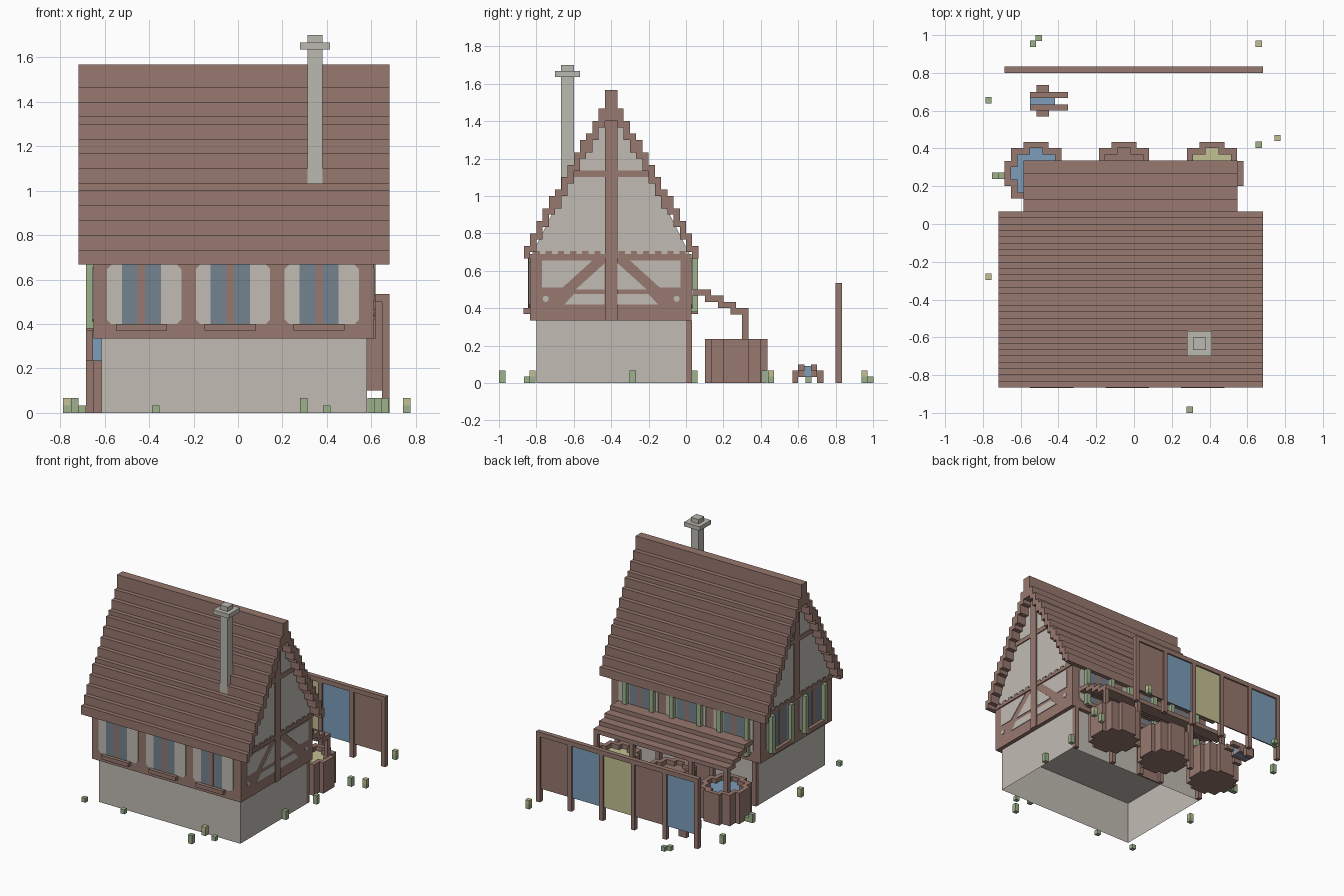
import bpy, bmesh, math
from mathutils import Vector

if "Cube" in bpy.data.objects:
    bpy.data.objects.remove(bpy.data.objects["Cube"])


def lin(c):
    c /= 255
    return c / 12.92 if c <= 0.04045 else ((c + 0.055) / 1.055) ** 2.4


COLOURS = {"timber_brown": (151, 120, 110), "plaster": (193, 188, 180),
           "stone_grey": (186, 184, 176), "dye_blue": (124, 158, 186),
           "dye_yellow": (196, 193, 146), "leaf_green": (158, 178, 140),
           "window_glass": (116, 130, 142)}
MATS, SLOT = [], {}
for i, (n, c) in enumerate(COLOURS.items()):
    m = bpy.data.materials.new(n)
    m.diffuse_color = (*[lin(v) for v in c], 1)
    m.use_nodes = True
    m.node_tree.nodes["Principled BSDF"].inputs["Base Color"].default_value = m.diffuse_color
    MATS.append(m)
    SLOT[n] = i
BROWN, PLASTER, STONE, BLUE, YELLOW, GREEN, GLASS = COLOURS
V = 1 / 30  # block size


class Part:
    """Collects boxes and prisms into one mesh object."""

    def __init__(self, name):
        self.name, self.bm = name, bmesh.new()

    def face(self, pts, mat):
        f = self.bm.faces.new([self.bm.verts.new(p) for p in pts])
        f.material_index = SLOT[mat]

    def loft(self, a, b, mat, caps=True):
        n = len(a)
        va = [self.bm.verts.new(p) for p in a]
        vb = [self.bm.verts.new(p) for p in b]
        fs = [self.bm.faces.new((va[i], va[(i + 1) % n], vb[(i + 1) % n], vb[i])) for i in range(n)]
        if caps:
            fs += [self.bm.faces.new(va[::-1]), self.bm.faces.new(vb)]
            bmesh.ops.recalc_face_normals(self.bm, faces=fs)
        for f in fs:
            f.material_index = SLOT[mat]

    def box(self, x, y, z, mat=BROWN):
        ring = [(x[0], y[0]), (x[1], y[0]), (x[1], y[1]), (x[0], y[1])]
        self.loft([(*p, z[0]) for p in ring], [(*p, z[1]) for p in ring], mat)

    def plate(self, side, pts, mat, d1=0.005, d0=-0.01):
        self.loft([on_wall(side, u, z, d0) for u, z in pts],
                  [on_wall(side, u, z, d1) for u, z in pts], mat)

    def done(self):
        me = bpy.data.meshes.new(self.name)
        self.bm.to_mesh(me)
        self.bm.free()
        for m in MATS:
            me.materials.append(m)
        bpy.context.collection.objects.link(bpy.data.objects.new(self.name, me))


X0, X1, Y0, Y1, YC = -0.65, 0.61, -0.835, 0.03, -0.4


def on_wall(side, u, z, d):
    return {"front": (u, Y0 - d, z), "back": (u, Y1 + d, z),
            "right": (X1 + d, u, z), "left": (X0 - d, u, z)}[side]


def rect(u0, u1, z0, z1, c=0.0):
    if not c:
        return [(u0, z0), (u1, z0), (u1, z1), (u0, z1)]
    return [(u0 + c, z0), (u1 - c, z0), (u1, z0 + c), (u1, z1 - c),
            (u1 - c, z1), (u0 + c, z1), (u0, z1 - c), (u0, z0 + c)]


# Ground floor: open-bottomed plaster shell
p = Part("ground_floor")
ring = [(-0.615, -0.8), (0.58, -0.8), (0.58, 0), (-0.615, 0)]
p.loft([(*q, 0) for q in ring], [(*q, 0.335) for q in ring], PLASTER, caps=False)
p.face([(*q, 0.33) for q in ring], PLASTER)
p.done()

# Back posts and door
p = Part("back_frame")
for x in (-0.615, -0.25, -0.06, 0.2, 0.547):
    p.box((x, x + V), (0, V), (0, 0.335))
p.box((-0.217, -0.06), (0, 0.01), (0, 0.3))
p.done()

# Upper floor timber band
p = Part("upper_floor")
p.box((X0, X1), (Y0, Y1), (0.335, 0.68))
p.done()

# Windows with plaster infill, sills and shutters
p = Part("windows")
walls = {"front": (-0.435, -0.035, 0.365), "back": (-0.435, -0.035, 0.365), "left": (-0.2, -0.6)}
for side, centres in walls.items():
    w = 0.165 if side != "left" else 0.15
    for c in centres:
        p.plate(side, rect(c - w + 0.01, c + w + 0.015, 0.4, 0.667, 0.02), PLASTER)
        p.plate(side, rect(c - 0.088, c + 0.088, 0.4, 0.667), GLASS, 0.007)
        p.plate(side, rect(c - 0.017, c + 0.017, 0.4, 0.667), BROWN, 0.0095)
        p.plate(side, rect(c - 0.115, c + 0.115, 0.37, 0.4), BROWN, 0.033)
        if side != "front":
            for s in (-1, 1):
                p.plate(side, rect(c + s * 0.115 - 0.017, c + s * 0.115 + 0.017, 0.38, 0.667), GREEN, 0.034)
p.done()

# Braced plaster panels on the right wall
p = Part("braced_panels")
shapes = [[(.37, .655), (.1, .655), (.26, .51), (.37, .51)],
          [(.035, .64), (.035, .5), (.19, .5)],
          [(.035, .42), (.035, .475), (.2, .475), (.25, .42)],
          [(.35 + .017 * math.cos(a * math.pi / 4), .45 + .017 * math.sin(a * math.pi / 4)) for a in range(8)]]
for s in (-1, 1):
    for sh in shapes:
        p.plate("right", [(YC + s * u, z) for u, z in sh], PLASTER)
p.done()

# Gable ends with timber beams
p = Part("gables")
tri = [(Y0, 0.667), (Y1, 0.667), (YC, 1.53)]
p.loft([(X0, *q) for q in tri], [(X1, *q) for q in tri], PLASTER)
for side in ("right", "left"):
    p.plate(side, rect(YC - V, YC + V, 0.335 if side == "right" else 0.667, 1.47), BROWN, 0.009)
    p.plate(side, rect(YC - 0.22, YC + 0.22, 1.1, 1.135), BROWN, 0.008)
    p.plate(side, rect(Y0, Y1, 0.667, 0.69), BROWN, 0.008)
    for k in range(13):  # joist ends
        y = Y0 + 0.02 + k * 0.065
        p.plate(side, rect(y, y + V, 0.675, 0.705), BROWN, 0.008)
p.done()

# Stepped roof
p = Part("roof")
tops = [22, 24, 26, 28, 30, 31, 33, 35, 37, 39, 40, 42, 44]
RX = (-0.718, 0.682)
for k, t in enumerate(tops):
    o = 14 - k
    for s in (-1, 1):
        y = sorted((YC + s * o * V, YC + s * (o - 1) * V))
        p.box(RX, y, ((t - (3 if k else 2)) * V, t * V))
p.box(RX, (YC - V, YC + V), (42 * V, 47 * V))
p.done()

# Chimney
p = Part("chimney")
p.box((0.313, 0.38), (-0.667, -0.6), (1.033, 1.7), STONE)
p.box((0.28, 0.413), (-0.7, -0.567), (1.635, 1.667), STONE)
p.done()

# Porch: stepped roof, posts and beam
p = Part("porch")
for k in range(4):
    y = 0.065 + k * 0.0675
    p.box((-0.585, 0.547), (y - 0.03, y + 0.0675), (0.467 - k * V, 0.5 - k * V))
for x in (-0.585, -0.285, 0.215, 0.514):
    p.box((x, x + V), (0.3, 0.333), (0, 0.37))
p.done()


# Dye vats
def vat_ring(a, b, c, cx, cy, z):
    quad = [(c, a), (b, a), (b, b), (a, b), (a, c)]
    out = []
    for r in ((1, 0), (0, 1), (-1, 0), (0, -1)):
        out += [(cx + x * r[0] - y * r[1], cy + x * r[1] + y * r[0], z) for x, y in quad]
    return out


p = Part("dye_vats")
for cx, dye in ((-0.518, BLUE), (-0.053, BROWN), (0.413, YELLOW)):
    outer = (2 * V, 4 * V, 5 * V, cx, 0.268)
    inner = (V, 3 * V, 4 * V, cx, 0.268)
    p.face(vat_ring(*outer, 0)[::-1], BROWN)
    rings = [vat_ring(*outer, 0), vat_ring(*outer, 0.235), vat_ring(*inner, 0.235), vat_ring(*inner, 0.2)]
    for a, b in zip(rings, rings[1:]):
        p.loft(a, b, BROWN, caps=False)
    p.face(rings[3], dye)
p.done()

# Handcart carrying blue dye
p = Part("handcart")
p.box((-0.55, -0.417), (0.633, 0.667), (0.033, 0.09), BLUE)
for y0, y1 in ((0.6, 0.633), (0.667, 0.7)):
    p.box((-0.55, -0.417), (y0, y1), (0.033, 0.1))
    p.box((-0.417, -0.35), (y0, y1), (0.067, 0.1))
for y0, y1 in ((0.57, 0.6), (0.7, 0.735)):
    p.box((-0.517, -0.45), (y0, y1), (0, 0.067))
p.done()

# Drying rack with hanging cloths
p = Part("drying_rack")
p.box((-0.685, 0.682), (0.8, 0.835), (0.5, 0.535))
step = (0.682 + 0.685 - V) / 5
for k in range(6):
    x = -0.685 + k * step
    p.box((x, x + V), (0.8, 0.835), (0, 0.5))
    if k < 5:
        p.box((x + V, x + step), (0.813, 0.823), (0.1, 0.5), (BLUE, BROWN, YELLOW, BLUE, BROWN)[k])
p.done()

# Tufts of grass and flowers
p = Part("plants")
tufts = [(-.535, .955, 1, 0), (-.505, .985, 1, 0), (.66, .955, 2, 1), (-.77, .655, 2, 0),
         (.66, .42, 2, 0), (.76, .455, 2, 1), (-.735, .255, 2, 0), (-.7, .255, 1, 0),
         (-.77, -.28, 2, 1), (.295, -.983, 2, 0), (-.37, -.85, 1, 0), (.295, -.82, 2, 1),
         (.4, -.85, 1, 0), (.6, -.285, 2, 0), (.63, .045, 2, 0), (-.7, -.85, 1, 0)]
for x, y, h, flower in tufts:
    X, Y = (x - V / 2, x + V / 2), (y - V / 2, y + V / 2)
    p.box(X, Y, (0, V if flower else h * V), GREEN)
    if flower:
        p.box(X, Y, (V, 2 * V), YELLOW)
p.done()
